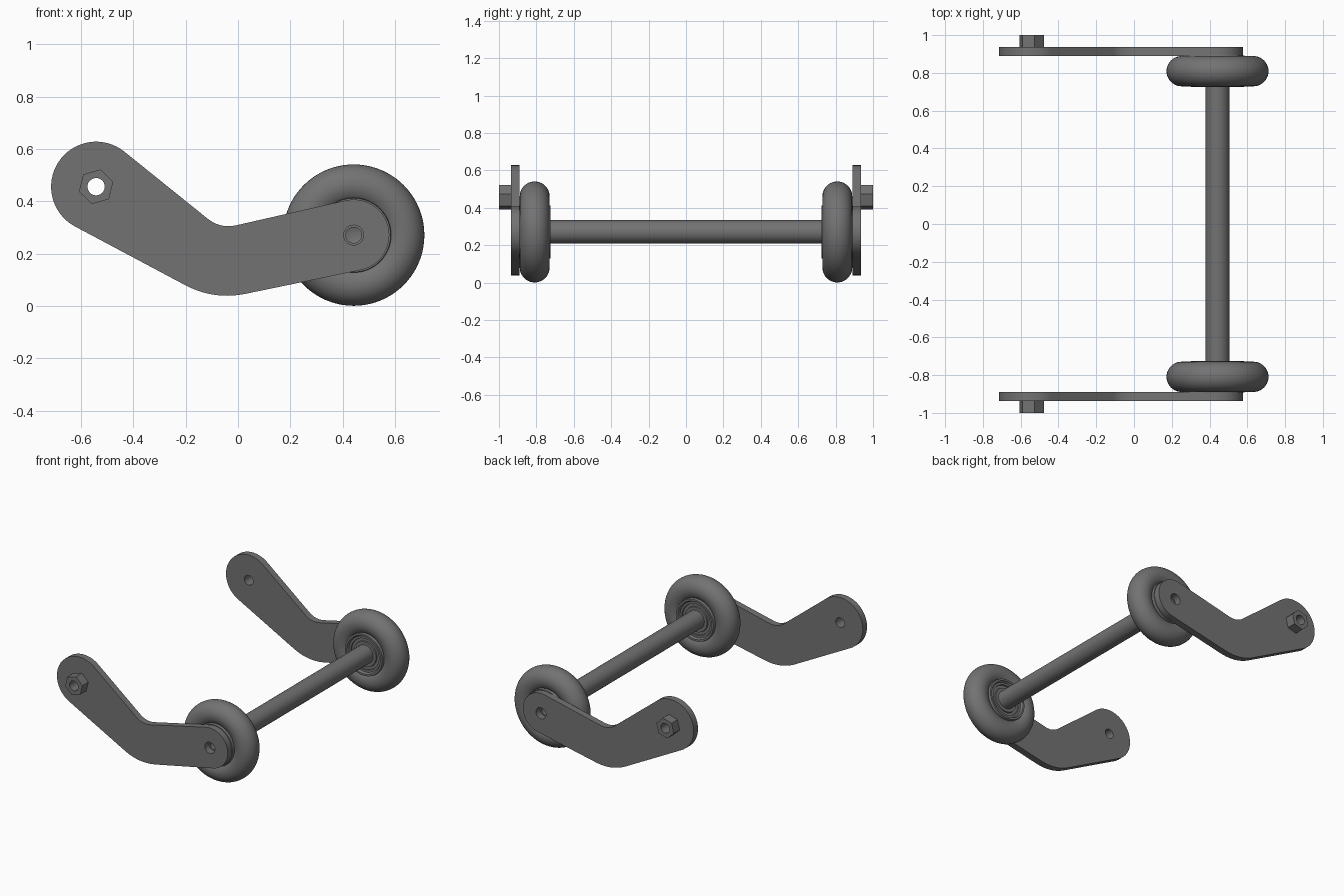
import bpy, bmesh
from math import sin, cos, pi, radians
from mathutils import Vector

if "Cube" in bpy.data.objects:
    bpy.data.objects.remove(bpy.data.objects["Cube"])

PIVOT = (-0.542, 0.456)   # bolt end of the arm (x, z)
AXIS = (0.442, 0.271)     # wheel axis (x, z)

dark = bpy.data.materials.new("dark_grey")
dark.diffuse_color = (0.17, 0.17, 0.17, 1)
dark.use_nodes = True
dark.node_tree.nodes["Principled BSDF"].inputs["Base Color"].default_value = dark.diffuse_color


def arc(center, r, a0, a1, n):
    """Points along an arc, angles in degrees, end included."""
    return [(center[0] + r * cos(radians(a0 + (a1 - a0) * i / n)),
             center[1] + r * sin(radians(a0 + (a1 - a0) * i / n))) for i in range(n + 1)]


def circle(center, r, n=40, start=0):
    return arc(center, r, start, start + 360, n)[:-1]


def fillet(p0, corner, p1, n=10):
    a, c, b = Vector(p0), Vector(corner), Vector(p1)
    return [tuple(a * (1 - t) ** 2 + c * 2 * t * (1 - t) + b * t * t)
            for t in (i / n for i in range(n + 1))]


def finish(name, bm, mirror=True):
    bmesh.ops.recalc_face_normals(bm, faces=bm.faces)
    me = bpy.data.meshes.new(name)
    bm.to_mesh(me)
    bm.free()
    me.materials.append(dark)
    ob = bpy.data.objects.new(name, me)
    bpy.context.collection.objects.link(ob)
    if mirror:
        m = ob.modifiers.new("Mirror", 'MIRROR')
        m.use_axis = (False, True, False)
        m.use_mirror_merge = False
    bpy.ops.object.select_all(action='DESELECT')
    ob.select_set(True)
    bpy.context.view_layer.objects.active = ob
    bpy.ops.object.shade_smooth_by_angle(angle=radians(30))
    return ob


def plate(name, loops, y0, y1):
    """Extrude an outline with holes from y0 to y1."""
    bm = bmesh.new()
    for pts in loops:
        vs = [bm.verts.new((x, y0, z)) for x, z in pts]
        for a, b in zip(vs, vs[1:] + vs[:1]):
            bm.edges.new((a, b))
    bmesh.ops.triangle_fill(bm, use_beauty=True, edges=bm.edges[:], normal=(0, 1, 0))
    ret = bmesh.ops.extrude_face_region(bm, geom=bm.faces[:], use_keep_orig=True)
    moved = [g for g in ret["geom"] if isinstance(g, bmesh.types.BMVert)]
    bmesh.ops.translate(bm, verts=moved, vec=(0, y1 - y0, 0))
    return finish(name, bm)


def lathe(name, profile, closed, mirror=True, n=64):
    """Revolve (radius, y) points about the wheel axis."""
    bm = bmesh.new()
    rings = []
    for r, y in profile:
        if r == 0:
            rings.append([bm.verts.new((AXIS[0], y, AXIS[1]))] * n)
        else:
            rings.append([bm.verts.new((x, y, z)) for x, z in circle(AXIS, r, n)])
    pairs = list(zip(rings, rings[1:] + rings[:1])) if closed else list(zip(rings, rings[1:]))
    for a, b in pairs:
        for i in range(n):
            j = (i + 1) % n
            bm.faces.new(list(dict.fromkeys((a[i], a[j], b[j], b[i]))))
    return finish(name, bm, mirror)


# Cranked side arms with rounded ends and two holes
outline = (arc(PIVOT, 0.172, 51.8, 242, 32)
           + fillet((-0.20, 0.079), (-0.0915, 0.022), (0.03, 0.047))
           + arc(AXIS, 0.136, -78, 102.7, 32)
           + fillet((-0.005, 0.309), (-0.067, 0.295), (-0.115, 0.333)))
plate("side_arm", [outline, circle(PIVOT, 0.033), circle(AXIS, 0.038)], 0.89, 0.936)

# Hexagonal pivot nuts
plate("pivot_nut", [circle(PIVOT, 0.068, 6, 16), circle(PIVOT, 0.033)], 0.936, 1.0)

# Round tyres
WY = 0.809
lathe("tyre", [(0.19 + 0.080 * cos(2 * pi * i / 40), WY + 0.080 * sin(2 * pi * i / 40))
               for i in range(40)], True, n=80)

# Hubs with stepped rings on both faces
half = [(0.143, 0.078), (0.141, 0.084), (0.128, 0.084), (0.120, 0.070), (0.106, 0.070),
        (0.104, 0.062), (0.086, 0.062), (0.084, 0.070), (0.060, 0.070)]
lathe("wheel_hub", [(r, WY + d) for r, d in half] + [(r, WY - d) for r, d in reversed(half)], True)

# Axle with a blind hole in each end
end = [(0, 0.74), (0.03, 0.75), (0.03, 0.889), (0.063, 0.889)]
lathe("axle", end + [(r, -y) for r, y in reversed(end)], False, mirror=False, n=48)
